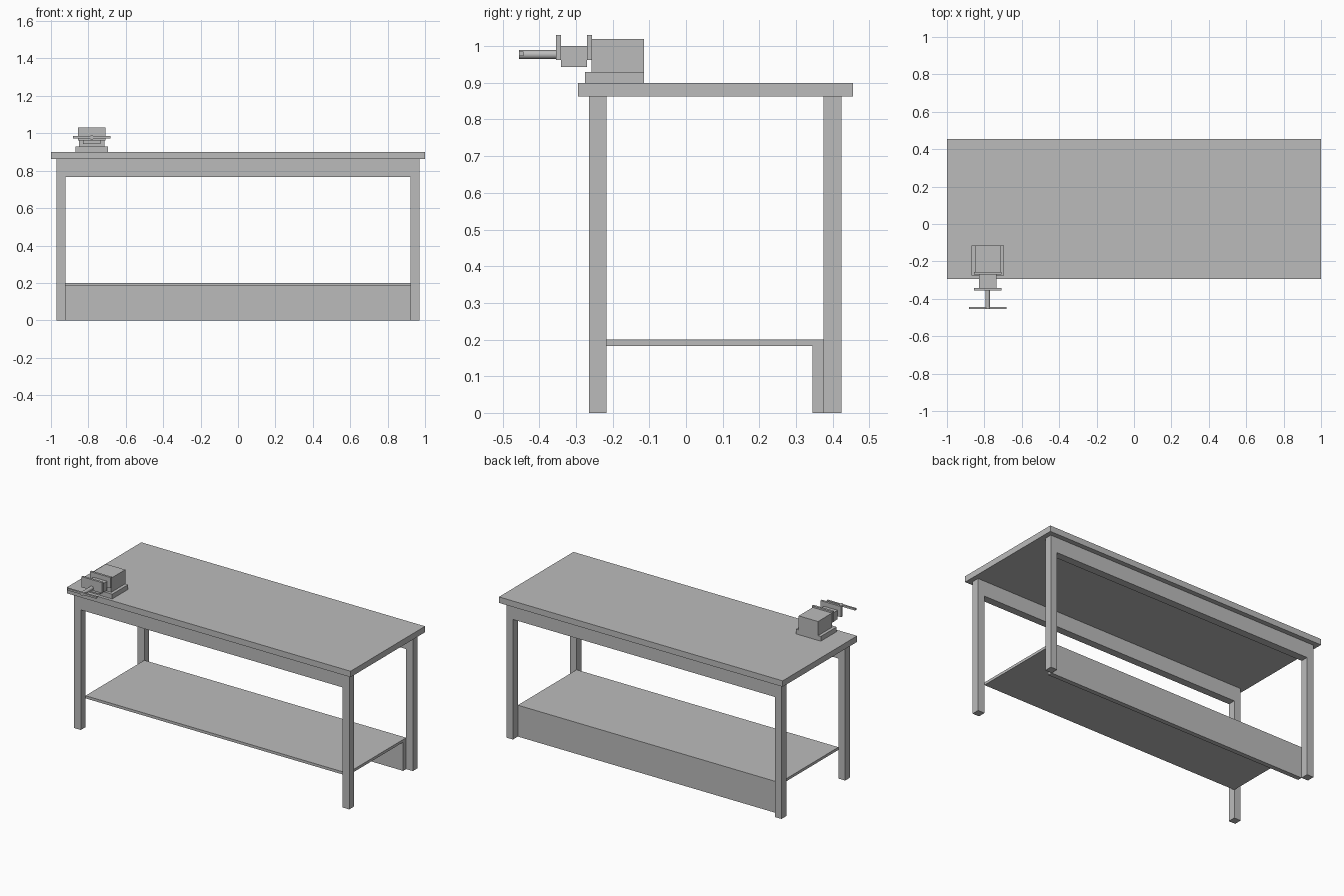
import bpy
import bmesh
import math

cube = bpy.data.objects.get("Cube")
if cube:
    bpy.data.objects.remove(cube, do_unlink=True)

gray = bpy.data.materials.new("plain gray")
gray.use_nodes = True
COLOR = (0.5, 0.5, 0.5, 1)
gray.diffuse_color = COLOR
gray.node_tree.nodes["Principled BSDF"].inputs["Base Color"].default_value = COLOR


def finish(name, bm):
    bmesh.ops.recalc_face_normals(bm, faces=bm.faces)
    mesh = bpy.data.meshes.new(name)
    bm.to_mesh(mesh)
    bm.free()
    mesh.materials.append(gray)
    obj = bpy.data.objects.new(name, mesh)
    bpy.context.scene.collection.objects.link(obj)
    return obj


def box(name, x, y, z):
    """Box from the (low, high) range on each axis."""
    bm = bmesh.new()
    bmesh.ops.create_cube(bm, size=1)
    for v in bm.verts:
        v.co = [r[0] if c < 0 else r[1] for c, r in zip(v.co, (x, y, z))]
    return finish(name, bm)


def extrude_front_profile(name, points, y0, y1):
    """Outline in x and z, extruded from y0 to y1."""
    bm = bmesh.new()
    face = bm.faces.new([bm.verts.new((x, y0, z)) for x, z in points])
    new = bmesh.ops.extrude_face_region(bm, geom=[face])["geom"]
    verts = [g for g in new if isinstance(g, bmesh.types.BMVert)]
    bmesh.ops.translate(bm, verts=verts, vec=(0, y1 - y0, 0))
    return finish(name, bm)


# Table top
box("table_top", (-1, 1), (-0.295, 0.455), (0.862, 0.9))

# Front and back frames: two legs joined by a flush apron
OUT, IN, TOP, APRON = 0.97, 0.923, 0.862, 0.765
half = [(IN, APRON), (IN, 0), (OUT, 0), (OUT, TOP)]
outline = half + [(-x, z) for x, z in reversed(half)]
extrude_front_profile("front_leg_frame", outline, -0.265, -0.217)
extrude_front_profile("back_leg_frame", outline, 0.375, 0.424)

# Lower shelf and the panel under its back edge
box("lower_shelf", (-IN, IN), (-0.217, 0.375), (0.183, 0.2))
box("back_kick_panel", (-IN, IN), (0.345, 0.375), (0, 0.183))

# Bench vise
VX = -0.782


def vise_part(name, half_width, y, z):
    return box(name, (VX - half_width, VX + half_width), y, z)


vise_part("vise_base", 0.088, (-0.275, -0.115), (0.9, 0.93))
vise_part("vise_body", 0.068, (-0.257, -0.115), (0.93, 1.02))
vise_part("vise_slide", 0.048, (-0.341, -0.27), (0.943, 1.0))
for name, y in (("vise_fixed_jaw", -0.27), ("vise_moving_jaw", -0.355)):
    vise_part(name, 0.073, (y, y + 0.014), (0.962, 1.03))
vise_part("vise_handle", 0.1, (-0.455, -0.443), (0.973, 0.985))

# Vise screw
bpy.ops.mesh.primitive_cylinder_add(vertices=16, radius=0.012, depth=0.1,
                                    location=(VX, -0.405, 0.977),
                                    rotation=(math.pi / 2, 0, 0))
screw = bpy.context.object
screw.name = "vise_screw"
screw.data.materials.append(gray)
bpy.ops.object.shade_smooth_by_angle()
